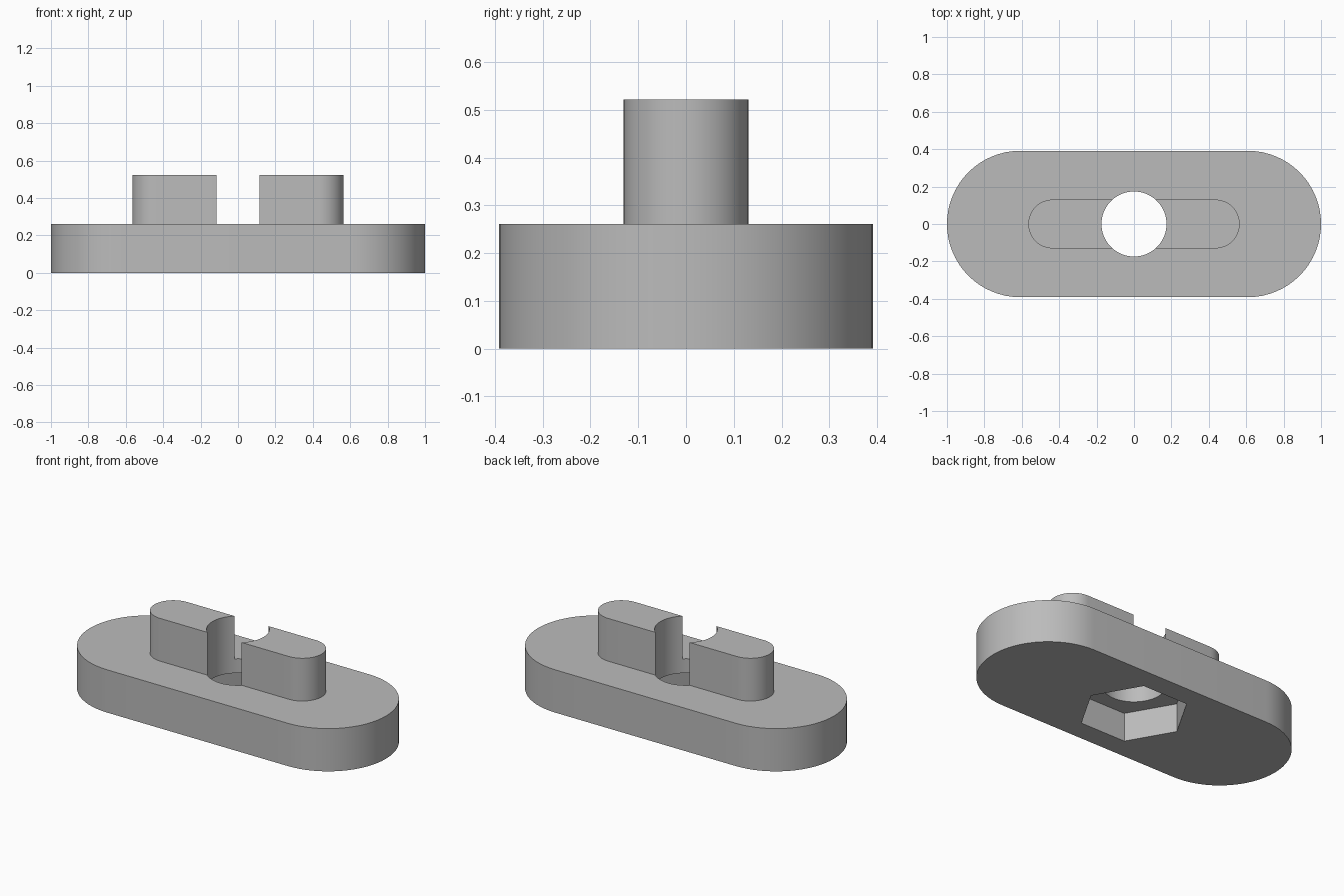
import bpy
import bmesh
from math import cos, sin, pi

cube = bpy.data.objects.get("Cube")
if cube:
    bpy.data.objects.remove(cube, do_unlink=True)

UNIT = 2 / 23  # one design unit; the plate is 23 units long

grey = bpy.data.materials.new("plain_grey")
grey.use_nodes = True
grey.diffuse_color = (0.5, 0.5, 0.5, 1)
grey.node_tree.nodes["Principled BSDF"].inputs["Base Color"].default_value = grey.diffuse_color


def arc(cx, radius, start, sweep, steps):
    """Points on a circular arc, in design units."""
    return [(cx + radius * cos(start + sweep * i / steps),
             radius * sin(start + sweep * i / steps)) for i in range(steps + 1)]


def slot(half_length, radius):
    """Outline with straight sides and round ends."""
    cx = half_length - radius
    return arc(cx, radius, -pi / 2, pi, 32) + arc(-cx, radius, pi / 2, pi, 32)


def ring(radius, sides):
    return arc(0, radius, 0, 2 * pi, sides)[:-1]


def prism(name, outline, bottom, top):
    """Extrude a flat outline upwards into a solid."""
    bm = bmesh.new()
    face = bm.faces.new([bm.verts.new((x * UNIT, y * UNIT, bottom * UNIT)) for x, y in outline])
    side = bmesh.ops.extrude_face_region(bm, geom=[face])
    verts = [v for v in side["geom"] if isinstance(v, bmesh.types.BMVert)]
    bmesh.ops.translate(bm, verts=verts, vec=(0, 0, (top - bottom) * UNIT))
    bmesh.ops.recalc_face_normals(bm, faces=bm.faces)
    mesh = bpy.data.meshes.new(name)
    bm.to_mesh(mesh)
    bm.free()
    mesh.materials.append(grey)
    obj = bpy.data.objects.new(name, mesh)
    bpy.context.collection.objects.link(obj)
    return obj


def combine(target, other, operation):
    """Apply a boolean and discard the helper solid."""
    mod = target.modifiers.new(operation.lower(), "BOOLEAN")
    mod.operation, mod.solver, mod.object = operation, "EXACT", other
    bpy.context.view_layer.objects.active = target
    bpy.ops.object.modifier_apply(modifier=mod.name)
    bpy.data.objects.remove(other, do_unlink=True)


# Rounded base plate with the raised guide rib
body = prism("slotted_nut_plate", slot(11.5, 4.5), 0, 3)
combine(body, prism("guide_rib", slot(6.5, 1.5), 2.5, 6), "UNION")

# Bolt hole right through, splitting the rib in two
combine(body, prism("bolt_hole", ring(2, 64), -1, 7), "DIFFERENCE")

# Hexagonal nut pocket underneath
combine(body, prism("nut_pocket", ring(3.5, 6), -1, 2), "DIFFERENCE")

# Smooth round walls, sharp rims
bpy.ops.object.select_all(action="DESELECT")
body.select_set(True)
bpy.context.view_layer.objects.active = body
bpy.ops.object.shade_smooth_by_angle(angle=pi / 6)
